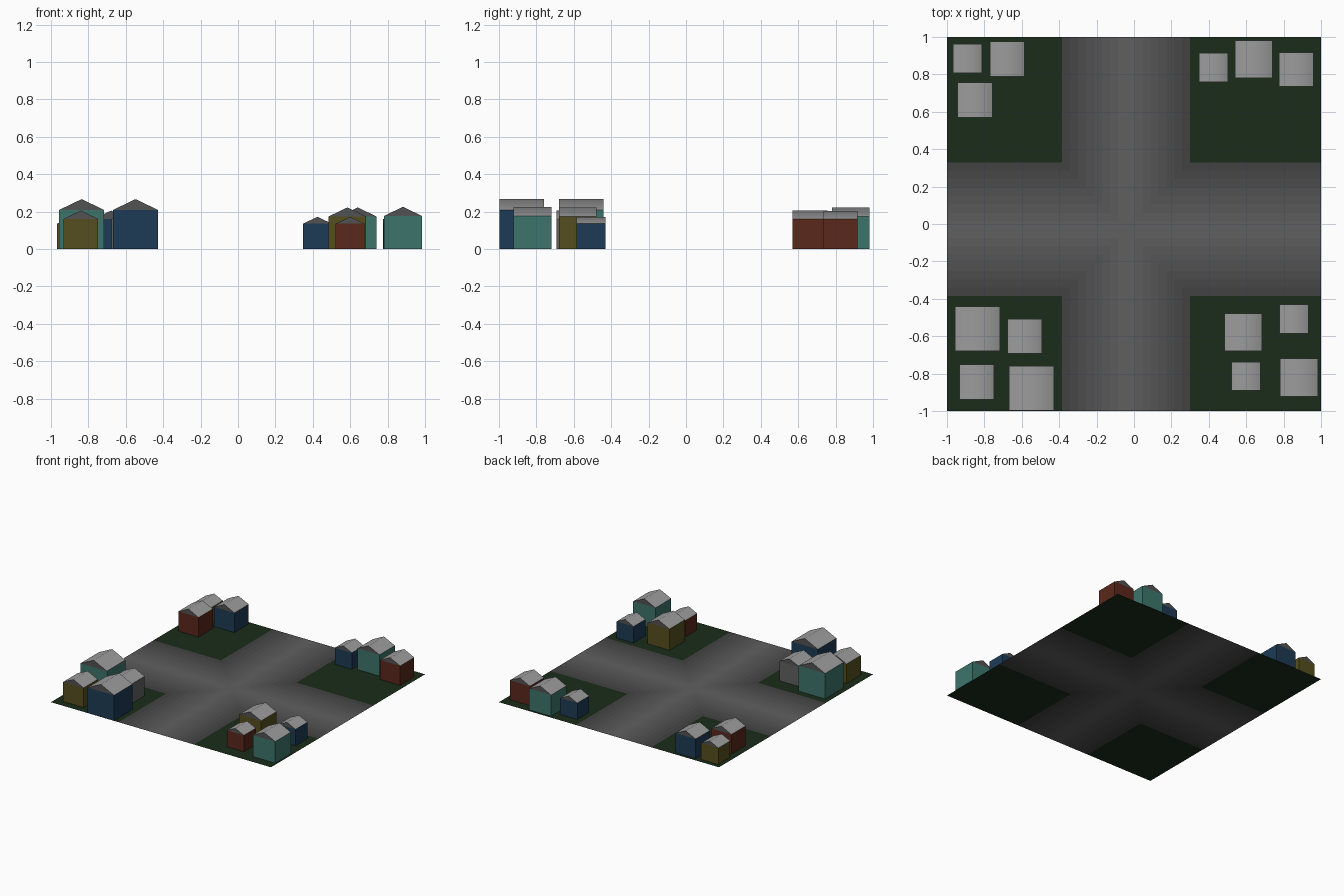
import bpy

if "Cube" in bpy.data.objects:
    bpy.data.objects.remove(bpy.data.objects["Cube"])


def material(name, rgb):
    m = bpy.data.materials.new(name)
    m.diffuse_color = (*rgb, 1)
    m.use_nodes = True
    m.node_tree.nodes["Principled BSDF"].inputs["Base Color"].default_value = m.diffuse_color
    return m


MATS = {
    "grass": material("grass", (0.0105, 0.0255, 0.0105)),
    "teal": material("teal", (0.046, 0.178, 0.148)),
    "blue": material("blue", (0.0125, 0.044, 0.092)),
    "red": material("red", (0.102, 0.021, 0.0105)),
    "yellow": material("yellow", (0.091, 0.078, 0.013)),
    "grey": material("grey", (0.12, 0.12, 0.12)),
    "roof": material("roof", (0.33, 0.33, 0.33)),
    "gable": material("gable", (0.085, 0.085, 0.085)),
}

# Asphalt darkens in bands from the road's centre line to its edge
BANDS = 8
for k in range(BANDS):
    g = 0.122 + (0.05 - 0.122) * (k + 0.5) / BANDS
    MATS[f"asphalt_{k}"] = material(f"asphalt_{k}", (g, g, g))


def mesh_object(name, verts, faces, mats, slots=None, smooth=()):
    me = bpy.data.meshes.new(name)
    me.from_pydata(verts, [], faces)
    for m in mats:
        me.materials.append(MATS[m])
    for p in me.polygons:
        p.material_index = slots[p.index] if slots else 0
        p.use_smooth = p.index in smooth
    ob = bpy.data.objects.new(name, me)
    bpy.context.collection.objects.link(ob)
    return ob


# Road limits: low edge, centre line, high edge
ROAD_X = (-0.385, -0.04, 0.30)
ROAD_Y = (-0.385, -0.03, 0.33)


# Grid lines across a road, and the band of each cell (None = beside the road)
def road_lines(lo, mid, hi):
    lines = [-1] + [lo + (mid - lo) * k / BANDS for k in range(BANDS)]
    lines += [mid + (hi - mid) * k / BANDS for k in range(BANDS + 1)] + [1]
    bands = [None, *reversed(range(BANDS)), *range(BANDS), None]
    return lines, bands


xs, bx = road_lines(*ROAD_X)
ys, by = road_lines(*ROAD_Y)
n = len(xs)
verts = [(x, y, 0) for y in ys for x in xs]
road, slots, grass = [], [], []
for j, b in enumerate(by):
    for i, a in enumerate(bx):
        cell = (j * n + i, j * n + i + 1, (j + 1) * n + i + 1, (j + 1) * n + i)
        near = [q for q in (a, b) if q is not None]
        if near:
            road.append(cell)
            slots.append(min(near))
        else:
            grass.append(cell)
mesh_object("crossroads", verts, road,
            [f"asphalt_{k}" for k in range(BANDS)], slots)

# Grass plots in the four corners
for cell in grass:
    mesh_object("grass_plot", [verts[k] for k in cell], [(0, 1, 2, 3)], ["grass"])


# House: coloured box with a gabled roof, ridge running front to back
def house(x, y, s, colour):
    h, wall, peak = s / 2, 0.87 * s, 1.11 * s
    base = [(x - h, y - h), (x + h, y - h), (x + h, y + h), (x - h, y + h)]
    mesh_object("house_walls",
                [(a, b, 0) for a, b in base] + [(a, b, wall) for a, b in base],
                [(0, 1, 5, 4), (1, 2, 6, 5), (2, 3, 7, 6), (3, 0, 4, 7)],
                [colour])
    eaves = [(a, b, wall) for a, b in base]
    ridge = [(x, y - h, peak), (x, y + h, peak)]
    mesh_object("house_roof", eaves + ridge, [(1, 2, 5, 4), (3, 0, 4, 5)],
                ["roof"], smooth=(0, 1))
    mesh_object("house_gables", eaves + ridge, [(0, 1, 4), (2, 3, 5)], ["gable"])


for args in [
    # back left block
    (-0.89, 0.885, 0.155, "yellow"),
    (-0.678, 0.882, 0.185, "blue"),
    (-0.85, 0.663, 0.185, "red"),
    # back right block
    (0.425, 0.838, 0.155, "blue"),
    (0.64, 0.88, 0.20, "teal"),
    (0.868, 0.826, 0.183, "red"),
    # front left block
    (-0.836, -0.56, 0.24, "teal"),
    (-0.585, -0.60, 0.185, "grey"),
    (-0.84, -0.845, 0.185, "yellow"),
    (-0.548, -0.878, 0.24, "blue"),
    # front right block
    (0.585, -0.578, 0.20, "yellow"),
    (0.855, -0.507, 0.155, "blue"),
    (0.60, -0.814, 0.155, "red"),
    (0.882, -0.82, 0.203, "teal"),
]:
    house(*args)
